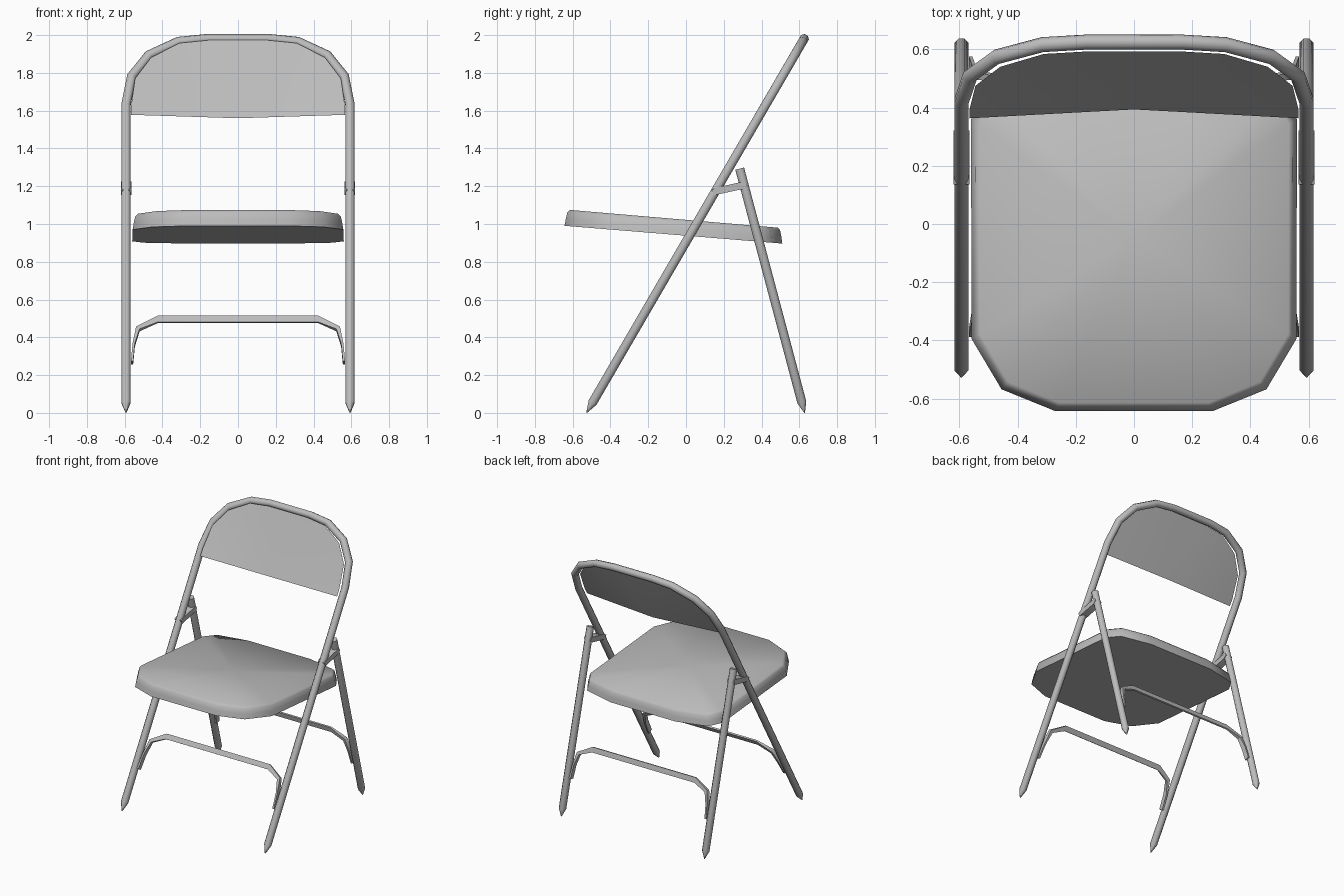
import bpy, bmesh, math
from mathutils import Vector

if "Cube" in bpy.data.objects:
    bpy.data.objects.remove(bpy.data.objects["Cube"])

steel = bpy.data.materials.new("grey_steel")
steel.use_nodes = True
grey = (0.5, 0.5, 0.5, 1)
steel.diffuse_color = grey
steel.node_tree.nodes["Principled BSDF"].inputs["Base Color"].default_value = grey

RADIUS = 0.026
LEG_X = 0.593


def finish(name, bm, angle=50):
    """Turn a bmesh into a smooth-shaded steel object."""
    mesh = bpy.data.meshes.new(name)
    bm.to_mesh(mesh)
    bm.free()
    mesh.materials.append(steel)
    obj = bpy.data.objects.new(name, mesh)
    bpy.context.collection.objects.link(obj)
    bpy.ops.object.select_all(action='DESELECT')
    obj.select_set(True)
    bpy.context.view_layer.objects.active = obj
    bpy.ops.object.shade_smooth_by_angle(angle=math.radians(angle))
    return obj


def loft(name, rings, poke_caps=False):
    """Skin a list of equal-length closed rings and cap both ends."""
    bm = bmesh.new()
    rows = [[bm.verts.new(p) for p in ring] for ring in rings]
    n = len(rows[0])
    for a, b in zip(rows, rows[1:]):
        for i in range(n):
            j = (i + 1) % n
            bm.faces.new((a[i], a[j], b[j], b[i]))
    caps = [bm.faces.new(rows[0]), bm.faces.new(rows[-1])]
    bmesh.ops.recalc_face_normals(bm, faces=bm.faces)
    if poke_caps:
        bmesh.ops.poke(bm, faces=caps)
    return finish(name, bm)


def tube(name, path, normal, radii, sides=8):
    """Sweep a mitred circle along a path lying in the plane of the normal."""
    rings = []
    for i, p in enumerate(path):
        before = (p - path[i - 1]).normalized() if i else None
        after = (path[i + 1] - p).normalized() if i + 1 < len(path) else None
        before, after = before or after, after or before
        tangent = (before + after).normalized()
        side = tangent.cross(normal) / tangent.dot(after)
        ring = []
        for k in range(sides):
            a = math.tau * (k + 0.5) / sides
            ring.append(p + radii[i] * (math.cos(a) * side + math.sin(a) * normal))
        rings.append(ring)
    return loft(name, rings)


# Leaning planes of the two leg frames
def front_plane(x, z):
    return Vector((x, 0.055 + 0.5816 * (z - 1), z))


def rear_plane(x, z):
    return Vector((x, 0.285 + 0.266 * (1.29 - z), z))


front_normal = Vector((0, -1, 0.5816)).normalized()
rear_normal = Vector((0, 1, 0.266)).normalized()

# Front legs and back arch in one bent tube with pointed feet
half = [(LEG_X, 0.0), (LEG_X, 0.055), (LEG_X, 1.63), (0.563, 1.78),
        (0.472, 1.893), (0.315, 1.965), (0.165, 1.98)]
arch = half + [(-x, z) for x, z in reversed(half)]
tips = [0.002] + [RADIUS] * (len(arch) - 2) + [0.002]
tube("front_frame", [front_plane(x, z) for x, z in arch], front_normal, tips)

# Rear legs
for side, s in (("left", 1), ("right", -1)):
    path = [rear_plane(s * LEG_X, z) for z in (0, 0.055, 1.293)]
    tube("rear_leg_" + side, path, rear_normal, [0.002, RADIUS, RADIUS])

# Hinge links joining front and rear legs
link = [(0.135, 1.18), (0.152, 1.153), (0.3, 1.185), (0.322, 1.205),
        (0.31, 1.226), (0.16, 1.193)]
for side, s in (("left", 1), ("right", -1)):
    loft("hinge_link_" + side,
         [[(s * x, y, z) for y, z in link] for x in (0.565, 0.62)])

# Cross braces: flat strips with ends turned against the legs
brace = [(0.561, 0.265, 0.012, 0.036), (0.552, 0.36, 0.012, 0.036),
         (0.53, 0.445, 0.024, 0.026), (0.425, 0.495, 0.038, 0.012)]
for name, plane, normal in (("front_brace", front_plane, front_normal),
                            ("rear_brace", rear_plane, rear_normal)):
    points = brace + [(-x, z, w, d) for x, z, w, d in reversed(brace)]
    centres = [plane(x, z) for x, z, w, d in points]
    rings = []
    for i, (x, z, w, d) in enumerate(points):
        last = len(points) - 1
        t = (centres[min(i + 1, last)] - centres[max(i - 1, 0)]).normalized()
        across = t.cross(normal) * w / 2
        deep = normal * d / 2
        c = centres[i]
        rings.append([c + across + deep, c - across + deep,
                      c - across - deep, c + across - deep])
    loft(name, rings)

# Seat: rolled skirt around a sloping pan
edge = [(0.27, -0.643), (0.455, -0.568), (0.558, -0.395), (0.56, 0.36),
        (0.5, 0.455), (0.27, 0.51)]
outline = edge + [(-x, y) for x, y in reversed(edge)]
rings = []
for inset, height in ((0, 0), (0.006, 0.035), (0.014, 0.07), (0.028, 0.084)):
    rings.append([(x * (1 - inset / 0.56), y * (1 - inset / 0.62),
                   0.938 - 0.0815 * y + height) for x, y in outline])
loft("seat", rings, poke_caps=True)

# Backrest: thin sheet on the front of the arch, bowed back at the lower middle
rim = [(0.566, 1.578), (0.566, 1.625), (0.545, 1.77), (0.46, 1.882),
       (0.31, 1.958), (0.16, 1.973)]
rim = rim + [(-x, z) for x, z in reversed(rim)]
bm = bmesh.new()
verts = [bm.verts.new(front_plane(x, z) - Vector((0, 0.028, 0))) for x, z in rim]
middle = bm.verts.new(front_plane(0, 1.56) + Vector((0, 0.013, 0)))
for a, b in zip(verts, verts[1:]):
    bm.faces.new((middle, a, b))
bmesh.ops.recalc_face_normals(bm, faces=bm.faces)
bm.normal_update()
if sum(f.normal.y for f in bm.faces) > 0:
    bmesh.ops.reverse_faces(bm, faces=bm.faces)
finish("backrest", bm)
